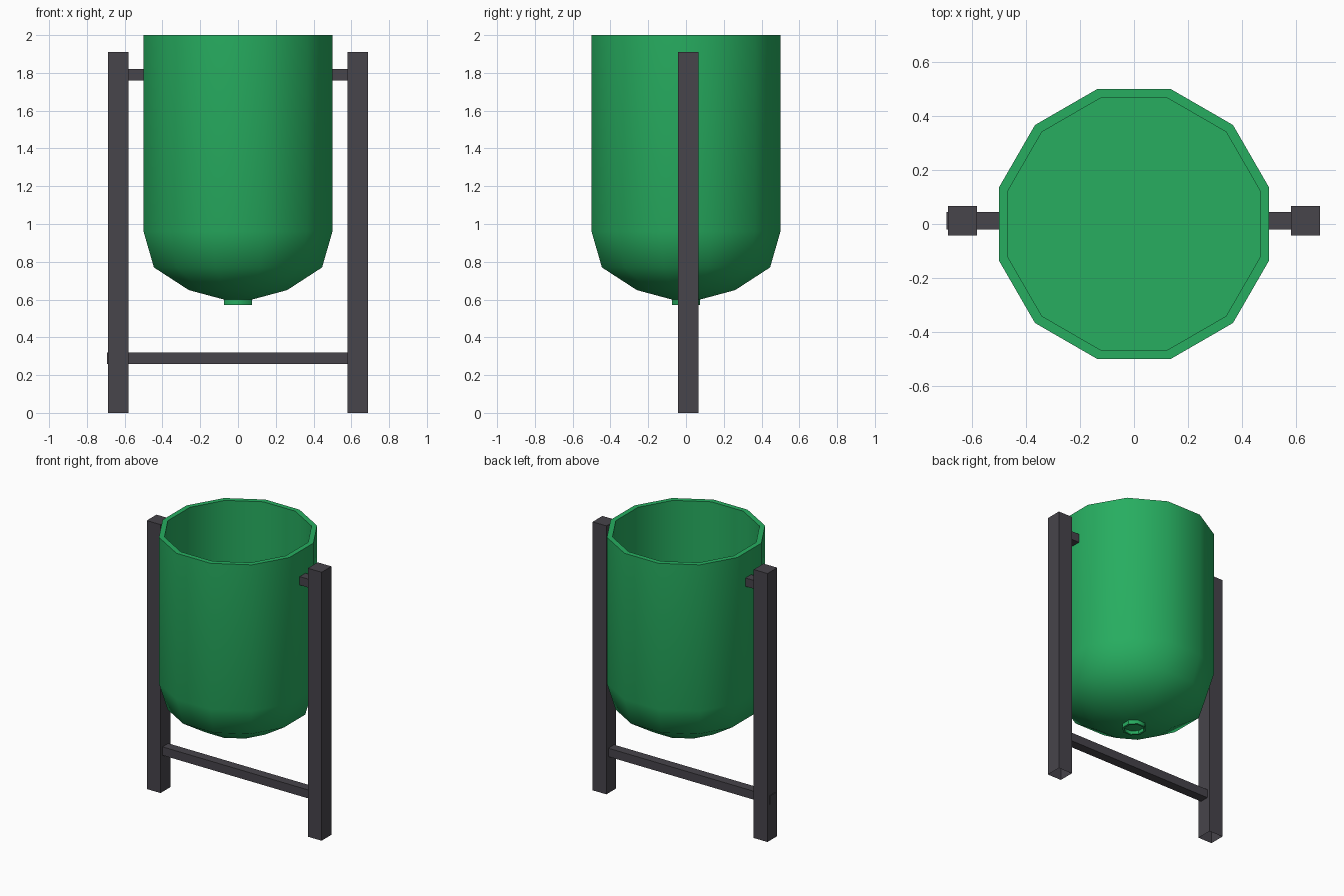
import bpy, bmesh, math

if "Cube" in bpy.data.objects:
    bpy.data.objects.remove(bpy.data.objects["Cube"])


def material(name, rgb):
    m = bpy.data.materials.new(name)
    m.diffuse_color = (*rgb, 1)
    m.use_nodes = True
    m.node_tree.nodes["Principled BSDF"].inputs["Base Color"].default_value = m.diffuse_color
    return m


GREEN = material("bin green", (0.020, 0.42, 0.117))
DARK = material("dark metal", (0.063, 0.058, 0.070))


def add_object(name, bm, mat):
    me = bpy.data.meshes.new(name)
    bm.to_mesh(me)
    bm.free()
    me.materials.append(mat)
    ob = bpy.data.objects.new(name, me)
    bpy.context.collection.objects.link(ob)
    return ob


def lathe(name, profile, sides, mat):
    """Revolve (flat-to-flat half width, z) points, with flats facing the axes."""
    bm = bmesh.new()
    k = 1 / math.cos(math.pi / sides)
    rings = []
    for r, z in profile:
        if r == 0:
            rings.append([bm.verts.new((0, 0, z))] * sides)
        else:
            rings.append([bm.verts.new((r * k * math.cos(2 * math.pi * (i + 0.5) / sides),
                                        r * k * math.sin(2 * math.pi * (i + 0.5) / sides), z))
                          for i in range(sides)])
    for a, b in zip(rings, rings[1:]):
        for i in range(sides):
            j = (i + 1) % sides
            quad = list(dict.fromkeys((a[i], a[j], b[j], b[i])))
            bm.faces.new(quad)
    bmesh.ops.recalc_face_normals(bm, faces=bm.faces)
    ob = add_object(name, bm, mat)
    bpy.ops.object.select_all(action='DESELECT')
    ob.select_set(True)
    bpy.context.view_layer.objects.active = ob
    bpy.ops.object.shade_smooth_by_angle(angle=math.radians(45))
    return ob


def box(name, lo, hi, mat, open_bottom=False):
    bm = bmesh.new()
    bmesh.ops.create_cube(bm, size=1)
    for v in bm.verts:
        v.co = [h if c > 0 else l for c, l, h in zip(v.co, lo, hi)]
    if open_bottom:
        bm.normal_update()
        bmesh.ops.delete(bm, geom=[f for f in bm.faces if f.normal.z < -0.9],
                         context='FACES_ONLY')
    return add_object(name, bm, mat)


# bin: rounded base, straight wall, thick rim and flat inner floor
lathe("bin", [(0, 0.58), (0.26, 0.65), (0.445, 0.77), (0.5, 0.96), (0.5, 2.0),
              (0.465, 2.0), (0.465, 0.98), (0, 0.98)], 12, GREEN)

# drain collar under the bin
lathe("drain_collar", [(0.06, 0.61), (0.06, 0.572), (0.073, 0.572), (0.073, 0.61)], 8, GREEN)

# posts (open tubes at the foot) and the pivots that carry the bin
for side, s in (("left", -1), ("right", 1)):
    x0, x1 = sorted((s * 0.58, s * 0.688))
    box(side + "_post", (x0, -0.043, 0), (x1, 0.067, 1.91), DARK, True)
    x0, x1 = sorted((s * 0.49, s * 0.60))
    box(side + "_pivot", (x0, -0.02, 1.76), (x1, 0.045, 1.82), DARK)

# lower cross bar, poking slightly through the left post
box("cross_bar", (-0.693, -0.02, 0.26), (0.60, 0.045, 0.32), DARK)
